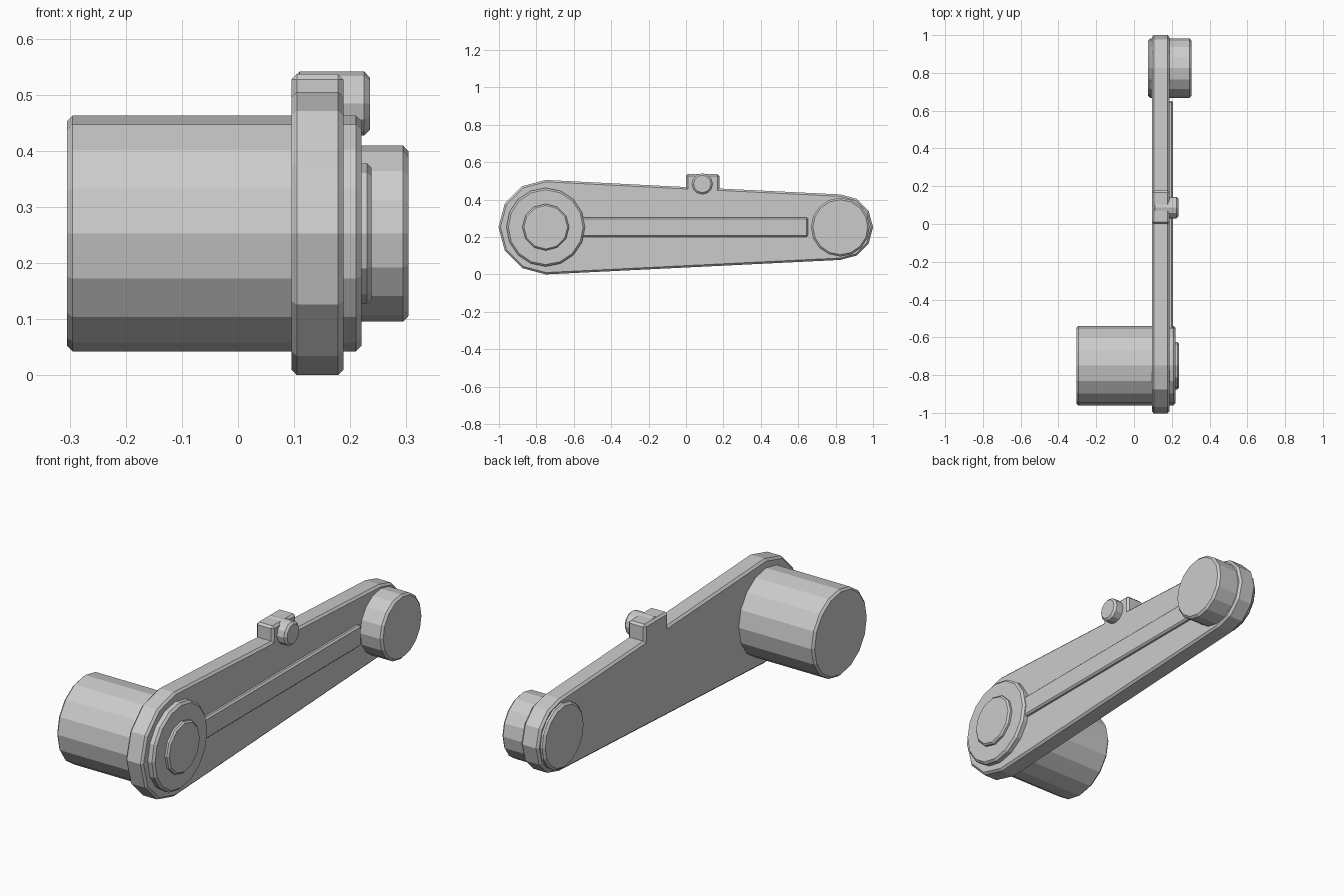
import bpy, bmesh
from math import sin, cos, pi, radians

if "Cube" in bpy.data.objects:
    bpy.data.objects.remove(bpy.data.objects["Cube"])

ZC = 0.2525          # shared axle height
BIG_Y, SMALL_Y = -0.75, 0.825


def prism(name, outline, x0, x1, bevel):
    """Extrude a (y, z) outline from x0 to x1 and chamfer its sharp convex edges."""
    bm = bmesh.new()
    ends = [[bm.verts.new((x, y, z)) for y, z in outline] for x in (x0, x1)]
    n = len(outline)
    bm.faces.new(ends[0])
    bm.faces.new(ends[1])
    for i in range(n):
        j = (i + 1) % n
        bm.faces.new((ends[0][i], ends[0][j], ends[1][j], ends[1][i]))
    bmesh.ops.recalc_face_normals(bm, faces=bm.faces)
    sharp = [e for e in bm.edges
             if e.is_convex and e.calc_face_angle() > radians(50)]
    bmesh.ops.bevel(bm, geom=sharp, offset=bevel, offset_type='OFFSET',
                    segments=1, profile=0.5, affect='EDGES')
    mesh = bpy.data.meshes.new(name)
    bm.to_mesh(mesh)
    bm.free()
    obj = bpy.data.objects.new(name, mesh)
    bpy.context.collection.objects.link(obj)
    return obj


def arc(y, z, r, a0, a1, steps):
    angles = [radians(a0 + (a1 - a0) * i / steps) for i in range(steps + 1)]
    return [(y + r * cos(a), z + r * sin(a)) for a in angles]


def disc(name, y, z, r, sides, x0, x1, bevel=0.01):
    return prism(name, arc(y, z, r, 90, 450, sides)[:-1], x0, x1, bevel)


def rect(y0, y1, z0, z1):
    return [(y0, z0), (y1, z0), (y1, z1), (y0, z1)]


# Tapered arm plate with the square tab on its upper edge
tab = [(0.178, 0.459), (0.178, 0.537), (0.0, 0.537), (0.0, 0.467)]
outline = (arc(SMALL_Y, ZC, 0.175, -90, 90, 6) + tab
           + arc(BIG_Y, ZC, 0.2525, 90, 270, 6))
prism("arm_plate", outline, 0.095, 0.188, 0.01)

# Raised rib along the outer face
prism("arm_rib", rect(-0.7, 0.652, 0.201, 0.305), 0.15, 0.206, 0.008)

# Large hub through the plate and its round cap
disc("main_hub", BIG_Y, ZC, 0.21, 16, -0.305, 0.22)
disc("hub_cap", BIG_Y, ZC, 0.125, 12, 0.20, 0.238, 0.008)

# Small end roller and tab pin
disc("end_roller", SMALL_Y, ZC, 0.157, 16, 0.075, 0.304)
disc("tab_pin", 0.087, 0.484, 0.057, 12, 0.10, 0.235)
